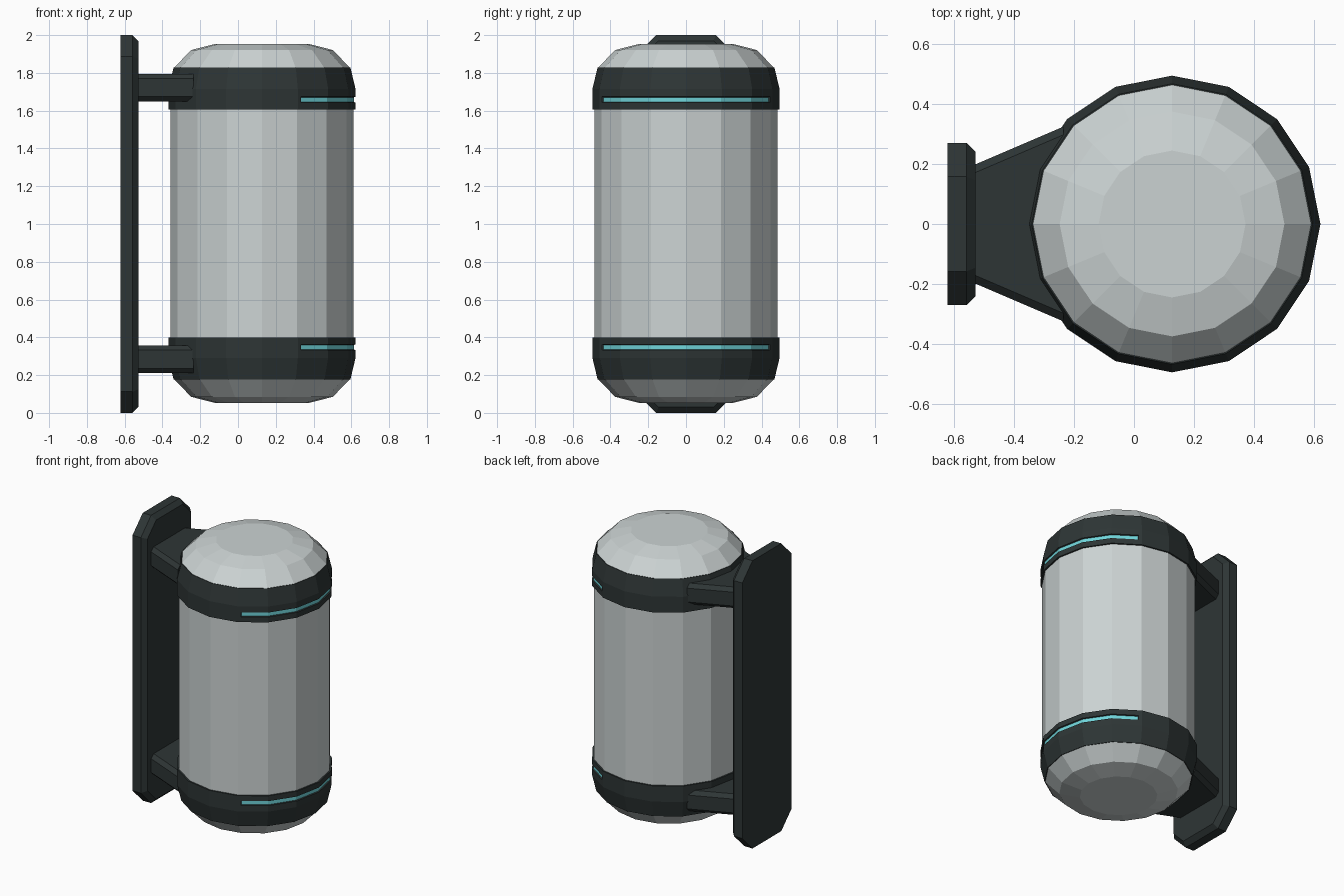
import bpy, bmesh, math
from mathutils import Vector

cube = bpy.data.objects.get("Cube")
if cube:
    bpy.data.objects.remove(cube, do_unlink=True)

AXIS_X = 0.127     # centre line of the canister
SIDES = 16
MIRROR_Z = 2.006   # bottom height + top height


def material(name, color):
    m = bpy.data.materials.new(name)
    m.use_nodes = True
    m.diffuse_color = (*color, 1)
    m.node_tree.nodes["Principled BSDF"].inputs["Base Color"].default_value = (*color, 1)
    return m


shell = material("pale grey shell", (0.60, 0.65, 0.65))
dark = material("dark slate", (0.027, 0.036, 0.036))
teal = material("teal glow", (0.16, 0.66, 0.70))


def finish(bm, name, *mats):
    bmesh.ops.recalc_face_normals(bm, faces=bm.faces)
    mesh = bpy.data.meshes.new(name)
    bm.to_mesh(mesh)
    bm.free()
    for m in mats:
        mesh.materials.append(m)
    obj = bpy.data.objects.new(name, mesh)
    bpy.context.collection.objects.link(obj)
    return obj


def lathe(profile):
    """Faceted solid of revolution from (radius, height) points."""
    bm = bmesh.new()
    rings = []
    for r, z in profile:
        angles = [math.tau * i / SIDES for i in range(SIDES)]
        rings.append([bm.verts.new((AXIS_X + r * math.cos(a), r * math.sin(a), z)) for a in angles])
    for low, high in zip(rings, rings[1:]):
        for i in range(SIDES):
            j = (i + 1) % SIDES
            bm.faces.new((low[i], low[j], high[j], high[i]))
    bm.faces.new(rings[0][::-1])
    bm.faces.new(rings[-1])
    bmesh.ops.recalc_face_normals(bm, faces=bm.faces)
    bm.normal_update()
    return bm


def flip(profile):
    return [(r, MIRROR_Z - z) for r, z in reversed(profile)]


# Canister with stepped domed ends
end = [(0.245, 0.052), (0.375, 0.085), (0.465, 0.178), (0.484, 0.29)]
finish(lathe(end + flip(end)), "canister", shell)

# Clamp bands with a recessed light strip on the outer side
band = [(0.468, 0.177), (0.495, 0.29), (0.495, 0.31), (0.495, 0.385), (0.495, 0.4)]
for label, profile in (("lower", band), ("upper", flip(band))):
    bm = lathe(profile)
    mid = 0.3475 if label == "lower" else MIRROR_Z - 0.3475
    strip = []
    for f in bm.faces:
        c = f.calc_center_median()
        angle = abs(math.atan2(c.y, c.x - AXIS_X))
        if abs(c.z - mid) < 0.01 and angle < math.radians(67) and len(f.verts) == 4:
            strip.append(f)
    for thickness, depth in ((0.022, 0), (0.003, -0.008)):
        bmesh.ops.inset_region(bm, faces=strip, thickness=thickness, depth=depth,
                               use_even_offset=True, use_boundary=True)
    for f in strip:
        f.material_index = 1
    finish(bm, label + "_band", dark, teal)

# Wall plate: clipped rectangle with a chamfered inner face
bm = bmesh.new()
w, clip = 0.27, 0.112
outline = [(-w, clip), (-w + clip, 0), (w - clip, 0), (w, clip),
           (w, 2 - clip), (w - clip, 2), (-w + clip, 2), (-w, 2 - clip)]
back = bm.faces.new([bm.verts.new((-0.622, y, z)) for y, z in outline])
ext = bmesh.ops.extrude_face_region(bm, geom=[back])["geom"]
bmesh.ops.translate(bm, vec=(0.094, 0, 0), verts=[v for v in ext if isinstance(v, bmesh.types.BMVert)])
bmesh.ops.recalc_face_normals(bm, faces=bm.faces)
rim = [e for e in bm.edges if all(v.co.x > -0.55 for v in e.verts)]
bmesh.ops.bevel(bm, geom=rim, offset=0.03, segments=1, affect='EDGES')
finish(bm, "wall_plate", dark)

# Flared arms joining the plate to the bands
for label, z in (("lower", 0.284), ("upper", MIRROR_Z - 0.284)):
    bm = bmesh.new()
    bmesh.ops.create_cube(bm, size=2)
    for v in bm.verts:
        inner = v.co.x > 0
        v.co = Vector((-0.235 if inner else -0.55,
                       v.co.y * (0.325 if inner else 0.19),
                       z + v.co.z * 0.073))
    long_edges = [e for e in bm.edges if abs(e.verts[0].co.x - e.verts[1].co.x) > 0.1]
    bmesh.ops.bevel(bm, geom=long_edges, offset=0.025, segments=1, affect='EDGES')
    finish(bm, label + "_arm", dark)
